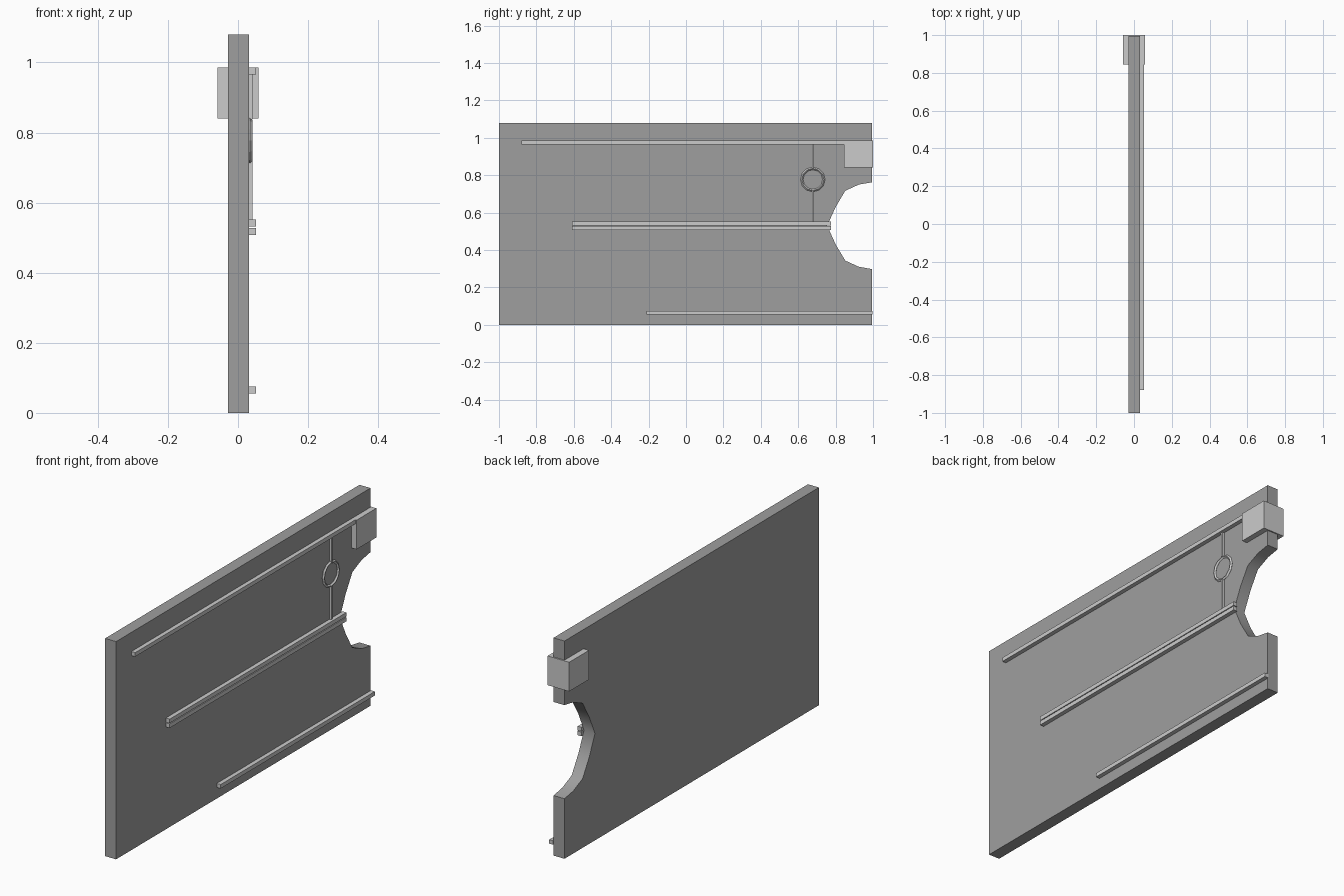
import bpy, bmesh, math

if "Cube" in bpy.data.objects:
    bpy.data.objects.remove(bpy.data.objects["Cube"])


def box(name, x, y, z):
    """Axis-aligned box from (min, max) ranges."""
    bpy.ops.mesh.primitive_cube_add(size=1, location=[(a + b) / 2 for a, b in (x, y, z)])
    ob = bpy.context.object
    ob.name = name
    ob.scale = [b - a for a, b in (x, y, z)]
    bpy.ops.object.transform_apply(location=False, rotation=False, scale=True)
    return ob


def extrude_profile(name, points, x0, x1):
    """Prism from a (y, z) outline, extruded along x."""
    bm = bmesh.new()
    face = bm.faces.new([bm.verts.new((x0, y, z)) for y, z in points])
    ext = bmesh.ops.extrude_face_region(bm, geom=[face])
    verts = [v for v in ext["geom"] if isinstance(v, bmesh.types.BMVert)]
    bmesh.ops.translate(bm, verts=verts, vec=(x1 - x0, 0, 0))
    bmesh.ops.recalc_face_normals(bm, faces=bm.faces)
    mesh = bpy.data.meshes.new(name)
    bm.to_mesh(mesh)
    bm.free()
    ob = bpy.data.objects.new(name, mesh)
    bpy.context.collection.objects.link(ob)
    return ob


# Dark door panel with a symmetric, smooth-shaded notch in its edge
MID = 0.53
half = [(0.994, 0.232), (0.925, 0.22), (0.852, 0.187), (0.80, 0.10)]
notch = ([(y, MID - d) for y, d in half] + [(0.755, MID)]
         + [(y, MID + d) for y, d in reversed(half)])
panel = extrude_profile("panel", [(-1, 0), (0.994, 0)] + notch + [(0.994, 1.08), (-1, 1.08)],
                        -0.029, 0.031)
dark = bpy.data.materials.new("dark_grey")
dark.diffuse_color = (0.345, 0.345, 0.345, 1)
dark.use_nodes = True
dark.node_tree.nodes["Principled BSDF"].inputs["Base Color"].default_value = dark.diffuse_color
panel.data.materials.append(dark)
bpy.context.view_layer.objects.active = panel
panel.select_set(True)
bpy.ops.object.shade_smooth_by_angle(angle=math.radians(55))

# Horizontal trim rails
for name, y, z in (("top_rail", (-0.88, 0.998), 0.965),
                   ("middle_rail_upper", (-0.61, 0.775), 0.532),
                   ("middle_rail_lower", (-0.61, 0.775), 0.508),
                   ("bottom_rail", (-0.21, 0.998), 0.055)):
    box(name, (0.031, 0.052), y, (z, z + 0.02))

# Corner block wrapping the panel edge
box("latch_block", (-0.059, 0.059), (0.845, 1.0), (0.84, 0.985))

# Ring ornament with vertical strips
RY, RZ = 0.678, 0.777
for name, z in (("lower_strip", (0.552, RZ - 0.06)), ("upper_strip", (RZ + 0.06, 0.965))):
    box(name, (0.031, 0.041), (RY - 0.005, RY + 0.005), z)
bpy.ops.mesh.primitive_torus_add(major_segments=12, minor_segments=4, major_radius=0.059,
                                 minor_radius=0.007, location=(0.034, RY, RZ),
                                 rotation=(0, math.pi / 2, 0))
bpy.context.object.name = "ring"
